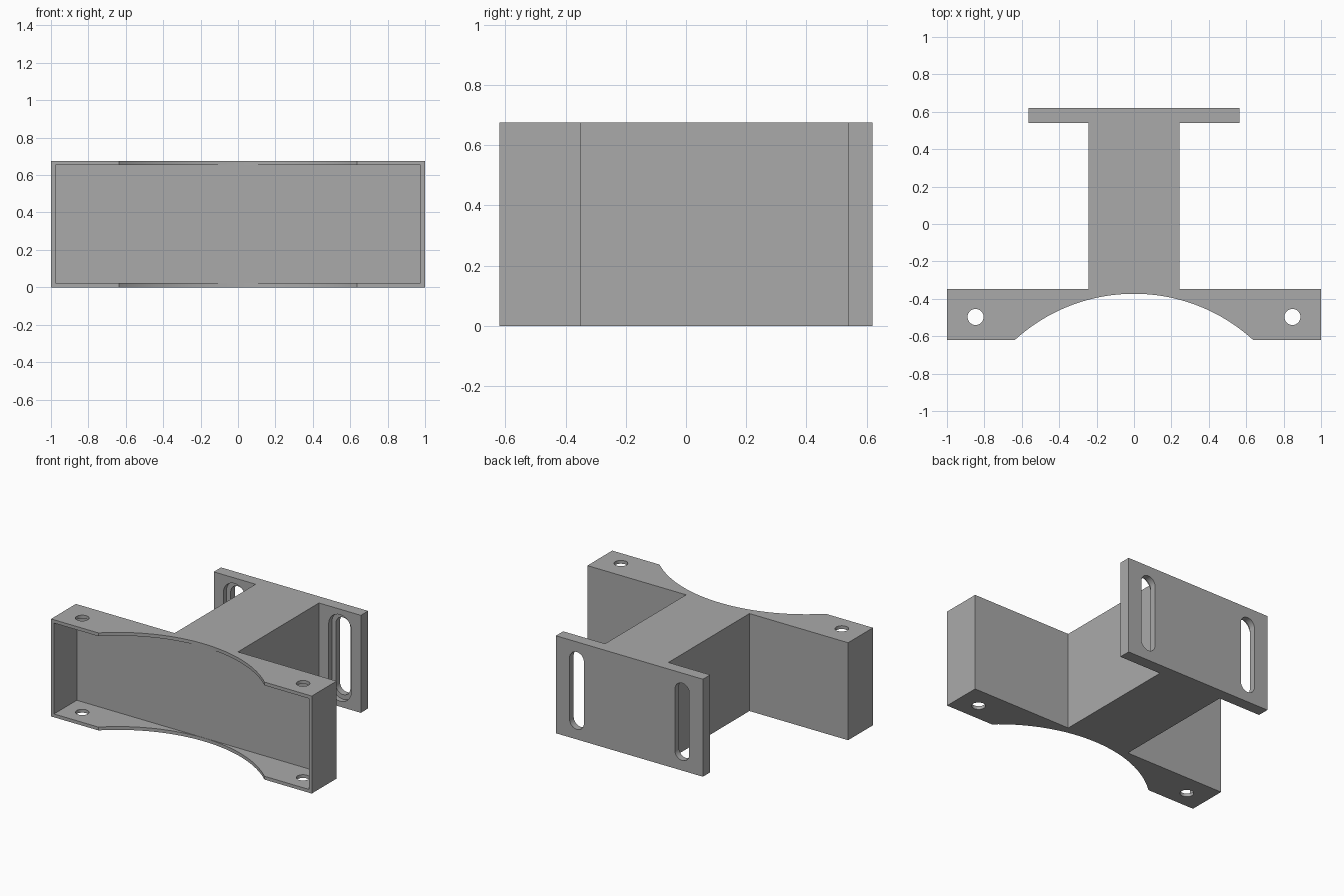
import bpy, bmesh, math
from mathutils import Matrix

if "Cube" in bpy.data.objects:
    bpy.data.objects.remove(bpy.data.objects["Cube"], do_unlink=True)

HEIGHT = 0.676      # overall height
WALL = 0.023        # sheet thickness of the front channel
FRONT, BACK = -0.62, 0.62
FLANGE_BACK = -0.348
PLATE_FRONT = 0.54

grey = bpy.data.materials.new("matte grey")
grey.use_nodes = True
colour = (0.4, 0.4, 0.4, 1)
grey.diffuse_color = colour
grey.node_tree.nodes["Principled BSDF"].inputs["Base Color"].default_value = colour


def prism(name, outline, depth, matrix=Matrix()):
    """Extrude a closed 2D outline along local z, then place it."""
    bm = bmesh.new()
    face = bm.faces.new([bm.verts.new((x, y, 0)) for x, y in outline])
    top = bmesh.ops.extrude_face_region(bm, geom=[face])["geom"]
    bmesh.ops.translate(bm, vec=(0, 0, depth),
                        verts=[v for v in top if isinstance(v, bmesh.types.BMVert)])
    bm.transform(matrix)
    bmesh.ops.recalc_face_normals(bm, faces=bm.faces)
    mesh = bpy.data.meshes.new(name)
    bm.to_mesh(mesh)
    bm.free()
    mesh.materials.append(grey)
    obj = bpy.data.objects.new(name, mesh)
    bpy.context.collection.objects.link(obj)
    return obj


def arc(cx, cy, r, start, end, steps):
    return [(cx + r * math.cos(a), cy + r * math.sin(a))
            for a in (start + (end - start) * i / steps for i in range(steps + 1))]


def cut(target, cutter):
    """Subtract the cutter from the target and discard it."""
    mod = target.modifiers.new("cut", 'BOOLEAN')
    mod.operation = 'DIFFERENCE'
    mod.solver = 'EXACT'
    mod.object = cutter
    bpy.context.view_layer.objects.active = target
    bpy.ops.object.modifier_apply(modifier=mod.name)
    bpy.data.objects.remove(cutter, do_unlink=True)


def slot(name, x, radius, y_start, y_end):
    """Upright rounded slot running along y."""
    low, high = 0.125, HEIGHT - 0.125
    outline = (arc(x, high, radius, 0, math.pi, 16)
               + arc(x, low, radius, math.pi, 2 * math.pi, 16))
    place = Matrix.Translation((0, y_end, 0)) @ Matrix.Rotation(math.pi / 2, 4, 'X')
    return prism(name, outline, y_end - y_start, place)


# Plan outline: curved front flange, stem and back plate in one piece
half = [(0.243, FLANGE_BACK), (0.243, PLATE_FRONT), (0.564, PLATE_FRONT), (0.564, BACK)]
right_side = [(1, FRONT), (1, FLANGE_BACK)] + half
left_side = [(-x, y) for x, y in reversed(right_side)]
chord, apex = 0.637, FLANGE_BACK - WALL - 0.002
rise = apex - FRONT
radius = (chord ** 2 + rise ** 2) / (2 * rise)
spread = math.asin(chord / radius)
curve = arc(0, apex - radius, radius, math.pi / 2 + spread, math.pi / 2 - spread, 64)
body = prism("bracket_body", right_side + left_side + curve, HEIGHT)

# Hollow of the front channel, open to the front
inner, rear = 1 - WALL, FLANGE_BACK - WALL
cut(body, prism("channel_cutter",
                [(-inner, FRONT - 0.1), (inner, FRONT - 0.1), (inner, rear), (-inner, rear)],
                HEIGHT - 2 * WALL, Matrix.Translation((0, 0, WALL))))

for side in (-1, 1):
    # Bolt holes through the upper and lower lips
    cut(body, prism("bolt_cutter", arc(side * 0.847, -0.497, 0.043, 0, math.tau, 32)[:-1],
                    HEIGHT + 0.2, Matrix.Translation((0, 0, -0.1))))
    # Stepped slots in the back plate: wide recess in front, narrow slot right through
    cut(body, slot("recess_cutter", side * 0.404, 0.087, PLATE_FRONT - 0.05, PLATE_FRONT + 0.035))
    cut(body, slot("slot_cutter", side * 0.404, 0.055, PLATE_FRONT - 0.1, BACK + 0.1))

bpy.ops.object.select_all(action='DESELECT')
body.select_set(True)
bpy.context.view_layer.objects.active = body
bpy.ops.object.shade_smooth_by_angle(angle=math.radians(30))
